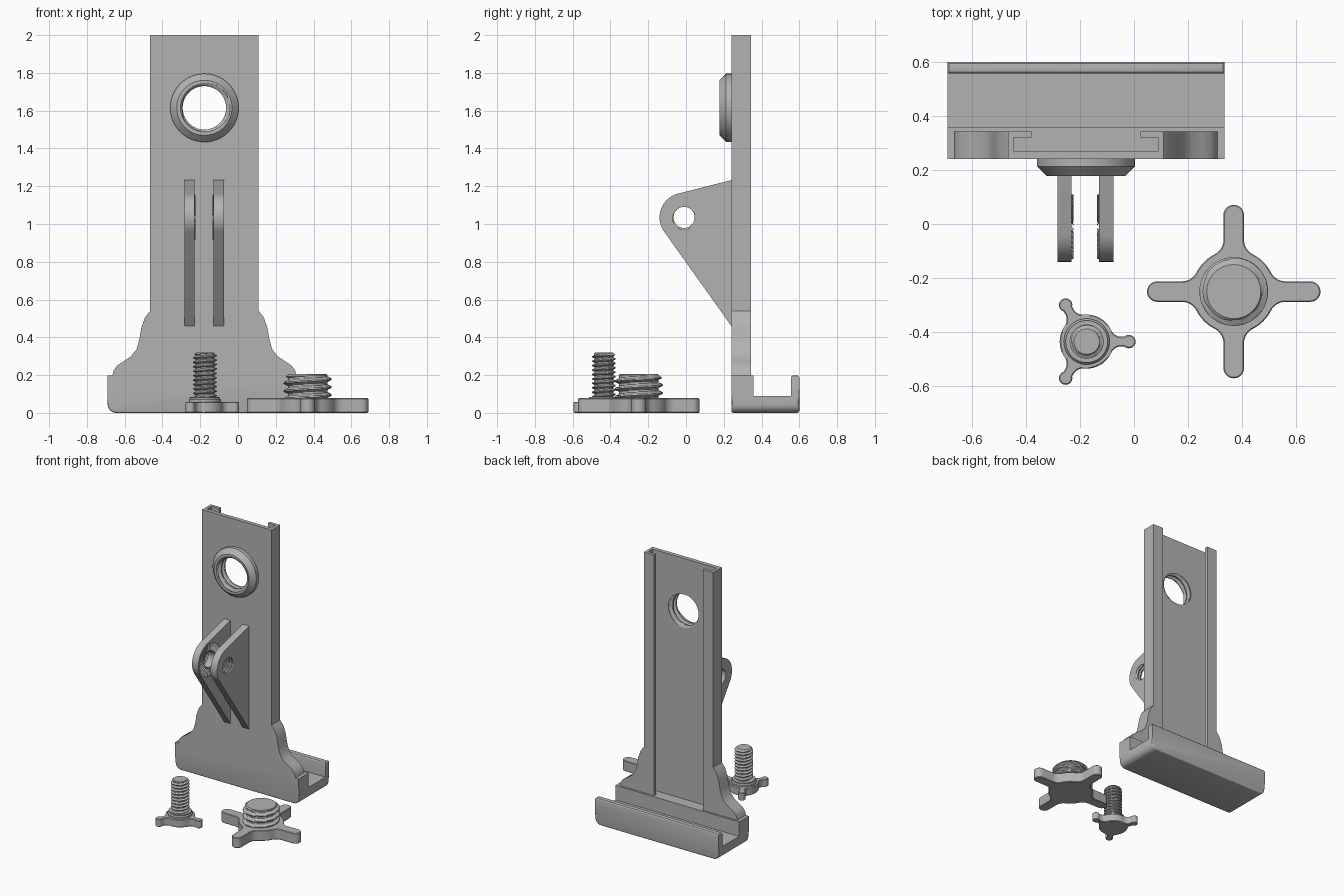
import bpy, bmesh, math
from math import sin, cos, pi, tau
from mathutils import Matrix, Vector

cube = bpy.data.objects.get("Cube")
if cube:
    bpy.data.objects.remove(cube, do_unlink=True)

grey = bpy.data.materials.new("plastic grey")
grey.use_nodes = True
COLOUR = (0.45, 0.45, 0.45, 1)
grey.diffuse_color = COLOUR
grey.node_tree.nodes["Principled BSDF"].inputs["Base Color"].default_value = COLOUR

CX = -0.178          # centre line of the mount
FRONT, BACK = 0.24, 0.343


def finish(name, bm, helper=False):
    bmesh.ops.recalc_face_normals(bm, faces=bm.faces)
    mesh = bpy.data.meshes.new(name)
    bm.to_mesh(mesh)
    bm.free()
    ob = bpy.data.objects.new(name, mesh)
    bpy.context.collection.objects.link(ob)
    mesh.materials.append(grey)
    if helper:
        ob.hide_render = True
        ob.hide_viewport = True
        ob.display_type = 'WIRE'
    return ob


def prism(points, axis, lo, hi):
    """Extrude a 2D outline along an axis."""
    place = {'x': lambda a, b, t: (t, a, b), 'y': lambda a, b, t: (a, t, b),
             'z': lambda a, b, t: (a, b, t)}[axis]
    bm = bmesh.new()
    face = bm.faces.new([bm.verts.new(place(a, b, lo)) for a, b in points])
    out = bmesh.ops.extrude_face_region(bm, geom=[face])
    shift = Vector(place(0, 0, hi - lo))
    for v in out["geom"]:
        if isinstance(v, bmesh.types.BMVert):
            v.co += shift
    return bm


def rect(a0, a1, b0, b1):
    return [(a0, b0), (a1, b0), (a1, b1), (a0, b1)]


def arc(cx, cy, r, start, end, n):
    return [(cx + r * cos(start + (end - start) * i / n),
             cy + r * sin(start + (end - start) * i / n)) for i in range(n + 1)]


def rod(radius_at, length, rings, segs=48):
    """Closed rod along z with a radius given by angle and height."""
    bm = bmesh.new()
    loops = []
    for i in range(rings + 1):
        z = length * i / rings
        loops.append([bm.verts.new((radius_at(tau * j / segs, z) * cos(tau * j / segs),
                                    radius_at(tau * j / segs, z) * sin(tau * j / segs), z))
                      for j in range(segs)])
    for low, high in zip(loops, loops[1:]):
        for j in range(segs):
            k = (j + 1) % segs
            bm.faces.new((low[j], low[k], high[k], high[j]))
    bm.faces.new(loops[0][::-1])
    bm.faces.new(loops[-1])
    return bm


def thread(minor, major, pitch):
    """Helical trapezoid thread."""
    def radius(angle, z):
        phase = (z / pitch - angle / tau) % 1
        ridge = min(1, max(0, 1.4 - abs(phase - 0.5) * 4))
        return minor + (major - minor) * ridge
    return radius


def cut(ob, *cutters):
    for c in cutters:
        m = ob.modifiers.new("cut", 'BOOLEAN')
        m.operation = 'DIFFERENCE'
        m.solver = 'EXACT'
        m.object = c


def smooth(ob):
    bpy.ops.object.select_all(action='DESELECT')
    bpy.context.view_layer.objects.active = ob
    ob.select_set(True)
    bpy.ops.object.shade_smooth_by_angle(angle=math.radians(28))


# Upright plate with flared foot
flare = [(0.2875, 2), (0.2875, 0.54), (0.315, 0.505), (0.334, 0.45), (0.345, 0.385),
         (0.36, 0.335), (0.39, 0.298), (0.43, 0.272), (0.462, 0.25), (0.48, 0.226), (0.487, 0.198)]
outline = [(CX + x, z) for x, z in flare] + [(CX - x, z) for x, z in reversed(flare)]
plate = finish("back_plate", prism(outline, 'y', FRONT, BACK))

# T-shaped slot down the back of the plate
slot_inner = finish("slot_inner_cutter",
                    prism(rect(CX - 0.267, CX + 0.267, 0.27, 0.32), 'z', 0.1, 2.1), True)
slot_mouth = finish("slot_mouth_cutter",
                    prism(rect(CX - 0.202, CX + 0.202, 0.30, 0.4), 'z', 0.1, 2.1), True)

# Threaded hole and its raised collar
HOLE_Z = 1.615
turn_y = Matrix.Translation((CX, 0.16, HOLE_Z)) @ Matrix.Rotation(-pi / 2, 4, 'X')
helix = thread(0.115, 0.137, 0.042)
bm = rod(lambda a, z: max(helix(a, z), 0.145 - z), 0.22, 48)
bm.transform(turn_y)
hole_cutter = finish("hole_cutter", bm, True)

bm = rod(lambda a, z: min(0.181, 0.146 + z), 0.063, 9)
bm.transform(Matrix.Translation((0, 0.018, 0)) @ turn_y)
collar = finish("hole_collar", bm)
cut(plate, slot_inner, slot_mouth, hole_cutter)
cut(collar, hole_cutter)

# Hook-shaped base channel
bm = prism([(FRONT, 0), (0.6, 0), (0.6, 0.198), (0.556, 0.198), (0.556, 0.09),
            (0.357, 0.09), (0.357, 0.198), (FRONT, 0.198)], 'x', -0.69, 0.335)
ends = [e for e in bm.edges if all(v.co.z < 0.001 for v in e.verts)
        and abs(e.verts[0].co.x - e.verts[1].co.x) < 0.001]
bmesh.ops.bevel(bm, geom=ends, offset=0.045, segments=6, profile=0.5, affect='EDGES')
bm.normal_update()
edges = [e for e in bm.edges if len(e.link_faces) == 2 and e.calc_face_angle(0) > 0.7
         and (all(v.co.z < 0.05 for v in e.verts)
              or all(v.co.y > 0.55 and v.co.z > 0.19 for v in e.verts))]
bmesh.ops.bevel(bm, geom=edges, offset=0.012, segments=3, profile=0.5, affect='EDGES')
base = finish("base_channel", bm)

# Pair of hinge ears, one plain bore and one threaded
EY, EZ, ER = -0.01, 1.035, 0.13


def tangent_angle(y, z, side):
    d = Vector((y - EY, z - EZ))
    return math.atan2(d.y, d.x) + side * math.acos(ER / d.length)


top, low = (FRONT, 1.232), (FRONT, 0.46)
ear_outline = [top] + arc(EY, EZ, ER, tangent_angle(*top, 1),
                          tangent_angle(*low, -1) + tau, 20) + [low]
ears = []
for side, name, x0, x1, bore in (
        (-1, "right_ear", -0.283, -0.231, lambda a, z: 0.057),
        (1, "left_ear", -0.129, -0.075, thread(0.056, 0.066, 0.022))):
    ear = finish(name, prism(ear_outline, 'x', x0, x1))
    bm = rod(bore, 0.1, 36, 32)
    bm.transform(Matrix.Translation(((x0 + x1) / 2 - 0.05, EY, EZ)) @ Matrix.Rotation(pi / 2, 4, 'Y'))
    cut(ear, finish(name + "_bore_cutter", bm, True))
    ears.append(ear)

    # Radial grip teeth on the inner face
    inner = x1 if side < 0 else x0
    bm = bmesh.new()
    rows = []
    for r in (0.068, 0.12):
        rows.append([bm.verts.new((inner - side * (0.007 if j % 2 else 0.0005),
                                   EY + r * cos(pi * j / 36), EZ + r * sin(pi * j / 36)))
                     for j in range(72)])
    for j in range(72):
        k = (j + 1) % 72
        bm.faces.new((rows[0][j], rows[0][k], rows[1][k], rows[1][j]))
    finish(name + "_teeth", bm)


# Star-shaped hand knobs
def star(arms, reach, tip, neck, hub, fillet):
    """Outline from one half arm, mirrored and repeated."""
    fx = math.sqrt((hub + fillet) ** 2 - (neck + fillet) ** 2)
    meet = math.atan2(neck + fillet, fx)
    half = arc(reach - tip, 0, tip, 0, pi - math.asin(min(1, neck / tip)), 7)
    half += arc(fx, neck + fillet, fillet, -pi / 2, meet - pi, 7)
    half += arc(0, 0, hub, meet, pi / arms, 5)[1:]
    arm = [(x, -y) for x, y in reversed(half[1:])] + half[:-1]
    return [(x * cos(t) - y * sin(t), x * sin(t) + y * cos(t))
            for t in (tau * i / arms for i in range(arms)) for x, y in arm]


def knob(name, x, y, height, outline):
    bm = prism(outline, 'z', 0, height)
    rim = [e for e in bm.edges if abs(e.verts[0].co.z - e.verts[1].co.z) < 1e-5]
    bmesh.ops.bevel(bm, geom=rim, offset=0.004, segments=1, affect='EDGES')
    ob = finish(name, bm)
    ob.location = (x, y, 0)
    return ob


def screw(name, x, y, z, length, minor, major, pitch, tip):
    helix = thread(minor, major, pitch)
    bm = rod(lambda a, h: min(helix(a, h), tip + (length - h) * 1.2), length,
             round(length / pitch * 10), 40)
    ob = finish(name, bm)
    ob.location = (x, y, z)
    return ob


big = (0.369, -0.25)
small = (-0.175, -0.435)
parts = [
    knob("large_knob", *big, 0.078, star(4, 0.321, 0.038, 0.038, 0.155, 0.06)),
    screw("large_screw", *big, 0.074, 0.131, 0.104, 0.127, 0.042, 0.1),
    knob("small_knob", *small, 0.058, star(3, 0.181, 0.025, 0.018, 0.1, 0.04)),
    screw("small_screw", *small, 0.08, 0.239, 0.05, 0.063, 0.0235, 0.047),
]

# Stepped flange under the small screw
flange = finish("small_flange", rod(lambda a, z: 0.085 if z < 0.022 else 0.078, 0.03, 4))
flange.location = (*small, 0.055)

for ob in parts + ears + [plate, collar, base, flange]:
    smooth(ob)
